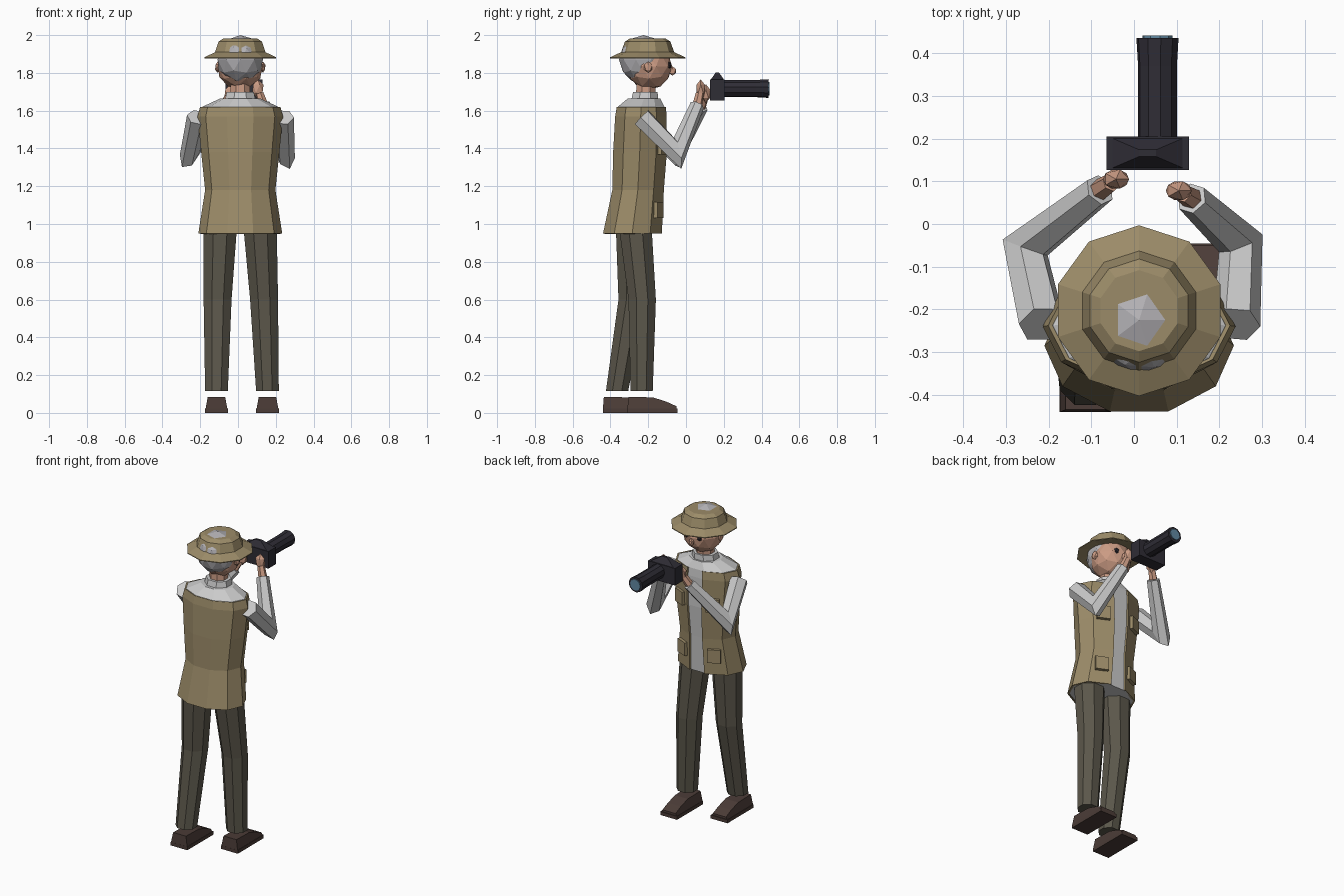
import bpy, bmesh, math
from mathutils import Vector, Matrix

if "Cube" in bpy.data.objects:
    bpy.data.objects.remove(bpy.data.objects["Cube"])

CX = 0.012  # body axis


def material(name, rgb):
    m = bpy.data.materials.new(name)
    m.diffuse_color = (*rgb, 1)
    m.use_nodes = True
    m.node_tree.nodes["Principled BSDF"].inputs["Base Color"].default_value = m.diffuse_color
    return m


TAN = material("tan_cloth", (0.33, 0.26, 0.14))
SHIRT = material("light_cloth", (0.68, 0.68, 0.70))
TROUSER = material("dark_cloth", (0.105, 0.095, 0.07))
SKIN = material("skin", (0.60, 0.33, 0.23))
HAIR = material("grey_hair", (0.45, 0.44, 0.46))
LEATHER = material("leather", (0.07, 0.045, 0.038))
BLACK = material("black_plastic", (0.028, 0.026, 0.036))
GLASS = material("glass", (0.12, 0.25, 0.36))


def finish(name, bm, mat):
    bmesh.ops.recalc_face_normals(bm, faces=bm.faces)
    me = bpy.data.meshes.new(name)
    bm.to_mesh(me)
    bm.free()
    ob = bpy.data.objects.new(name, me)
    me.materials.append(mat)
    bpy.context.collection.objects.link(ob)
    return ob


def skin(name, rings, mat, closed=True):
    """Bridge rings of points; closed rings get end caps."""
    bm = bmesh.new()
    rows = [[bm.verts.new(p) for p in r] for r in rings]
    n = len(rows[0])
    for a, b in zip(rows, rows[1:]):
        for i in range(n if closed else n - 1):
            j = (i + 1) % n
            bm.faces.new((a[i], a[j], b[j], b[i]))
    if closed:
        bm.faces.new(rows[0])
        bm.faces.new(rows[-1])
    return finish(name, bm, mat)


def ellipse(cx, cy, z, rx, ry, degs):
    # angle 0 points to +y, the side the figure looks toward
    return [(cx + rx * math.sin(math.radians(a)), cy + ry * math.cos(math.radians(a)), z) for a in degs]


def loft(name, rows, n, mat, phase=0):
    degs = [phase + 360 * i / n for i in range(n)]
    return skin(name, [ellipse(*r, degs) for r in rows], mat)


def tube(name, pts, radii, n, mat):
    """Tube along a path with mitred bends."""
    pts = [Vector(p) for p in pts]
    dirs = [(b - a).normalized() for a, b in zip(pts, pts[1:])]
    side = dirs[0].orthogonal().normalized()
    rings = []
    for k, p in enumerate(pts):
        d = dirs[max(k - 1, 0)]
        m = (d + dirs[min(k, len(dirs) - 1)]).normalized()
        ring = []
        for i in range(n):
            v = Matrix.Rotation(2 * math.pi * i / n, 3, d) @ side * radii[k]
            ring.append(p + v - d * (v.dot(m) / d.dot(m)))
        rings.append(ring)
        if 0 < k < len(dirs):
            side = d.rotation_difference(dirs[k]) @ side
    return skin(name, rings, mat)


def ball(name, loc, scale, mat, sub=2, rot=None):
    bm = bmesh.new()
    bmesh.ops.create_icosphere(bm, subdivisions=sub, radius=1)
    mx = Matrix.Translation(loc) @ (rot or Matrix()) @ Matrix.Diagonal((*scale, 1))
    bm.transform(mx)
    return finish(name, bm, mat)


def box(name, loc, size, mat, rz=0):
    bm = bmesh.new()
    bmesh.ops.create_cube(bm, size=1)
    bm.transform(Matrix.Translation(loc) @ Matrix.Rotation(rz, 4, 'Z') @ Matrix.Diagonal((*size, 1)))
    return finish(name, bm, mat)


# Torso: y centre, z, x radius, y radius
BODY = [(-0.285, 0.95, 0.222, 0.162), (-0.255, 1.18, 0.186, 0.142),
        (-0.245, 1.38, 0.207, 0.148), (-0.24, 1.57, 0.226, 0.142), (-0.238, 1.62, 0.213, 0.135)]
VEST_ANGLES = [14, 54, 90, 126, 162, 198, 234, 270, 306, 346]
vest = skin("vest", [ellipse(CX, y, z, rx, ry, VEST_ANGLES) for y, z, rx, ry in BODY], TAN, closed=False)
shell = vest.modifiers.new("thickness", 'SOLIDIFY')
shell.thickness = 0.012
shell.offset = -1
loft("shirt", [(CX, y, z, rx * 0.95, ry * 0.96) for y, z, rx, ry in BODY]
     + [(CX, -0.222, 1.665, 0.105, 0.09)], 10, SHIRT, 18)
loft("collar", [(CX, -0.22, 1.64, 0.09, 0.08), (CX, -0.215, 1.70, 0.078, 0.07)], 8, SHIRT, 22.5)
loft("neck", [(CX, -0.215, 1.66, 0.058, 0.055), (CX, -0.21, 1.76, 0.055, 0.055)], 8, SKIN, 22.5)

# Vest pockets on the facets beside the opening
for level, z, cy, rx, ry in (("lower", 1.075, -0.268, 0.203, 0.151), ("upper", 1.41, -0.244, 0.211, 0.147)):
    for name, s in (("left", -1), ("right", 1)):
        a = math.radians(35)
        box(f"{level}_{name}_pocket", (CX + s * rx * 0.95 * math.sin(a), cy + ry * 0.97 * math.cos(a), z),
            (0.08, 0.03, 0.085), TAN, -s * math.radians(24))

# Head, hair and face
ball("head", (CX, -0.195, 1.835), (0.124, 0.122, 0.125), SKIN)
ball("hair", (CX, -0.225, 1.87), (0.126, 0.13, 0.13), HAIR)
ball("nose", (CX, -0.072, 1.81), (0.016, 0.022, 0.025), SKIN, 1)
for name, s in (("left", -1), ("right", 1)):
    ball(name + "_eye", (CX + s * 0.045, -0.092, 1.84), (0.016, 0.016, 0.02), BLACK, 1)
    ball(name + "_ear", (CX + s * 0.12, -0.2, 1.83), (0.015, 0.025, 0.03), SKIN, 1)

# Hat: closed profile from under the brim to the crown top
HAT = [(0.11, 1.895), (0.2, 1.877), (0.2, 1.882), (0.14, 1.91), (0.121, 1.965), (0.095, 1.982)]
loft("hat", [(CX, -0.203, z, r, r) for r, z in HAT], 10, TAN)

# Arms and hands
ARMS = {
    "left": [(-0.215, -0.235, 1.565), (-0.255, -0.055, 1.375), (-0.08, 0.08, 1.62)],
    "right": [(0.24, -0.235, 1.565), (0.25, -0.045, 1.375), (0.135, 0.06, 1.63)],
}
HANDS = {"left": (-0.042, 0.105, 1.69), "right": (0.105, 0.078, 1.715)}
for name, path in ARMS.items():
    tube(name + "_sleeve", path, (0.056, 0.05, 0.038), 6, SHIRT)
    tube(name + "_wrist", [path[2], Vector(path[2]).lerp(Vector(HANDS[name]), 0.7)], (0.026, 0.022), 6, SKIN)
    ball(name + "_hand", HANDS[name], (0.034, 0.026, 0.05), SKIN, 1)

# Legs and shoes: x, y at hip, knee and cuff
LEGS = {
    "left": [(-0.093, -0.285), (-0.108, -0.285), (-0.114, -0.365)],
    "right": [(0.116, -0.27), (0.138, -0.232), (0.156, -0.235)],
}
SHOE = [(-0.075, 0.02), (-0.07, 0.085), (0.06, 0.082), (0.13, 0.06), (0.185, 0.035), (0.185, 0.02)]
for name, xy in LEGS.items():
    rows = [(x, y, z, r, r * 0.98) for (x, y), z, r in zip(xy, (1.0, 0.6, 0.115), (0.096, 0.08, 0.065))]
    loft(name + "_trouser_leg", rows, 8, TROUSER, 22.5)
    x, y = xy[2]
    box(name + "_sole", (x, y + 0.057, 0.011), (0.12, 0.265, 0.022), LEATHER)
    skin(name + "_shoe", [[(x + s * (0.058 if z < 0.03 else 0.046), y + dy, z) for dy, z in SHOE]
                          for s in (-1, 1)], LEATHER)

# Camera with prism hump, long lens and front glass
box("camera_body", (0.032, 0.166, 1.71), (0.194, 0.078, 0.11), BLACK)
skin("camera_prism", [[(0.032 + sx * w, 0.166 + sy * d, z) for sx, sy in ((-1, -1), (1, -1), (1, 1), (-1, 1))]
                      for w, d, z in ((0.09, 0.038, 1.76), (0.02, 0.008, 1.803))], BLACK)
LX, LZ = 0.055, 1.717
tube("camera_lens", [(LX, 0.2, LZ), (LX, 0.37, LZ)], (0.046, 0.046), 10, BLACK)
tube("lens_hood", [(LX, 0.37, LZ), (LX, 0.436, LZ)], (0.046, 0.05), 10, BLACK)
tube("lens_glass", [(LX, 0.42, LZ), (LX, 0.442, LZ)], (0.036, 0.036), 10, GLASS)
